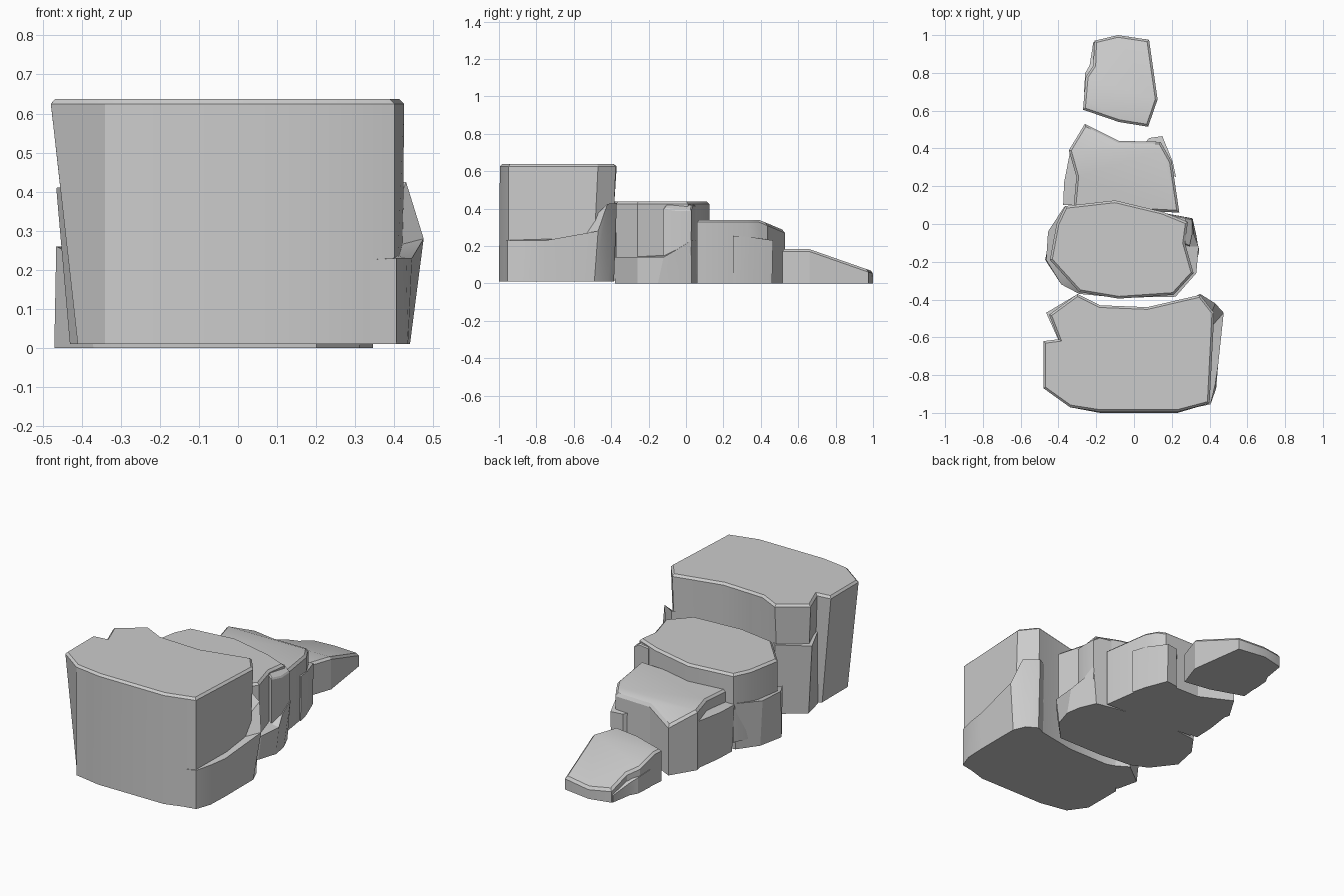
import bpy, bmesh
from mathutils import Vector


def finish(bm, name):
    bmesh.ops.recalc_face_normals(bm, faces=bm.faces[:])
    me = bpy.data.meshes.new(name)
    bm.to_mesh(me)
    bm.free()
    ob = bpy.data.objects.new(name, me)
    bpy.context.collection.objects.link(ob)
    bpy.ops.object.select_all(action='DESELECT')
    ob.select_set(True)
    bpy.context.view_layer.objects.active = ob
    bpy.ops.object.shade_smooth_by_angle(angle=0.4)
    return ob


def walls(bm, low, high):
    n = len(low)
    for i in range(n):
        j = (i + 1) % n
        bm.faces.new((low[i], low[j], high[j], high[i]))
    bm.faces.new(low[::-1])


def slab(name, top, z0, z1, bottom=None, cuts=(), chamfer=0.012):
    """Flat-topped stone with optional sloped cuts and a chamfered rim."""
    bm = bmesh.new()
    low = [bm.verts.new((x, y, z0)) for x, y in (bottom or top)]
    high = [bm.verts.new((x, y, z1)) for x, y in top]
    walls(bm, low, high)
    bm.faces.new(high)
    for co, no in cuts:
        geom = bm.verts[:] + bm.edges[:] + bm.faces[:]
        res = bmesh.ops.bisect_plane(bm, geom=geom, dist=1e-5, plane_co=co,
                                     plane_no=Vector(no).normalized(), clear_outer=True)
        edges = [e for e in res['geom_cut'] if isinstance(e, bmesh.types.BMEdge)]
        bmesh.ops.holes_fill(bm, edges=[e for e in edges if e.is_boundary], sides=0)
    bmesh.ops.recalc_face_normals(bm, faces=bm.faces[:])
    rim = [e for e in bm.edges if len(e.link_faces) == 2
           and sum(f.normal.z > 0.45 for f in e.link_faces) == 1]
    bmesh.ops.bevel(bm, geom=rim, offset=chamfer, segments=1, affect='EDGES',
                    profile=0.5, clamp_overlap=True)
    return finish(bm, name)


def ledge(name, rim, bottom, z0, mid):
    """Uneven lower stone: rim points carry their own height."""
    bm = bmesh.new()
    low = [bm.verts.new((x, y, z0)) for x, y in bottom]
    high = [bm.verts.new(p) for p in rim]
    walls(bm, low, high)
    c = bm.verts.new(mid)
    for i in range(len(high)):
        bm.faces.new((high[i], high[(i + 1) % len(high)], c))
    return finish(bm, name)


# Tallest step: main block
slab("step_1_block",
     [(-.48, -.87), (-.34, -.97), (-.18, -.995), (.23, -.995), (.40, -.95), (.425, -.47),
      (.35, -.375), (.07, -.44), (-.18, -.43), (-.30, -.37), (-.45, -.48), (-.40, -.61), (-.48, -.62)],
     .01, .637,
     [(-.41, -.87), (-.34, -.97), (-.18, -1), (.23, -1), (.40, -.95), (.42, -.50),
      (.34, -.40), (.07, -.45), (-.18, -.45), (-.30, -.41), (-.41, -.50), (-.38, -.61), (-.41, -.64)])
# Tallest step: right-hand ledge and left rear shelf
ledge("step_1_right_ledge",
      [(.23, -.99, .22), (.405, -.955, .23), (.43, -.85, .23), (.445, -.75, .23), (.475, -.47, .28),
       (.43, -.42, .425), (.35, -.37, .43), (.25, -.42, .42)],
      [(.23, -.99), (.405, -.955), (.435, -.87), (.44, -.75), (.44, -.49),
       (.41, -.42), (.35, -.385), (.25, -.43)], .01, (.36, -.6, .25))
ledge("step_1_left_shelf",
      [(-.40, -.615, .42), (-.25, -.6, .41), (-.22, -.44, .41), (-.30, -.372, .41), (-.465, -.47, .41)],
      [(-.40, -.615), (-.25, -.6), (-.22, -.44), (-.30, -.39), (-.43, -.49)], .01, (-.33, -.5, .41))

# Second step
slab("step_2_block",
     [(-.445, -.19), (-.29, -.36), (-.08, -.395), (.21, -.375), (.315, -.26), (.27, -.10),
      (.285, .01), (.15, .065), (-.10, .125), (-.365, .095), (-.41, 0)],
     .05, .437)
ledge("step_2_base",
      [(-.465, -.19, .26), (-.385, -.32, .22), (-.29, -.37, .15), (-.08, -.39, .14), (.22, -.385, .14),
       (.33, -.26, .14), (.342, -.12, .14), (.315, -.05, .18), (.31, .03, .23),
       (.15, .06, .23), (-.10, .11, .23), (-.37, .09, .27), (-.455, -.04, .26)],
      [(-.47, -.19), (-.37, -.32), (-.28, -.36), (-.08, -.38), (.20, -.38),
       (.31, -.26), (.345, -.15), (.33, -.06), (.29, .03),
       (.15, .06), (-.10, .10), (-.36, .07), (-.44, -.04)], 0, (-.05, -.12, .2))
# Corner chip on the right of the second step
slab("step_2_chip", [(.25, -.10), (.295, -.12), (.31, -.05), (.308, .028), (.20, .05)],
     .15, .42, cuts=[((.30, 0, .40), (.7, 0, 1))], chamfer=.006)

# Third step, top falling away to the rear
slab("step_3_block",
     [(-.32, .09), (.24, .06), (.20, .33), (.14, .435), (-.08, .44), (-.26, .53), (-.345, .39), (-.305, .25)],
     0, .34, cuts=[((0, .39, .34), (0, .42, 1))])
ledge("step_3_left_shelf",
      [(-.375, .10, .27), (-.25, .10, .27), (-.25, .35, .27), (-.335, .40, .27), (-.37, .22, .27)],
      [(-.36, .10), (-.25, .10), (-.25, .35), (-.33, .40), (-.355, .22)], 0, (-.3, .22, .275))
ledge("step_3_right_shelf",
      [(.05, .42, .235), (.10, .30, .25), (.222, .25, .255), (.205, .33, .25), (.15, .465, .23), (.08, .455, .23)],
      [(.05, .42), (.10, .30), (.22, .25), (.20, .33), (.15, .46), (.08, .45)], 0, (.13, .37, .245))

# Lowest step, sloping to its tip
slab("step_4_block",
     [(-.27, .605), (-.08, .54), (.075, .515), (.125, .66), (.08, .975), (-.085, 1), (-.21, .97), (-.215, .84), (-.255, .78)],
     0, .183, cuts=[((0, .66, .183), (0, .35, 1))])
ledge("step_4_left_shelf",
      [(-.265, .70, .10), (-.15, .70, .10), (-.15, .95, .05), (-.215, .965, .04), (-.235, .84, .07), (-.258, .80, .09)],
      [(-.265, .70), (-.15, .70), (-.15, .95), (-.215, .965), (-.235, .84), (-.258, .80)],
      0, (-.2, .83, .08))
